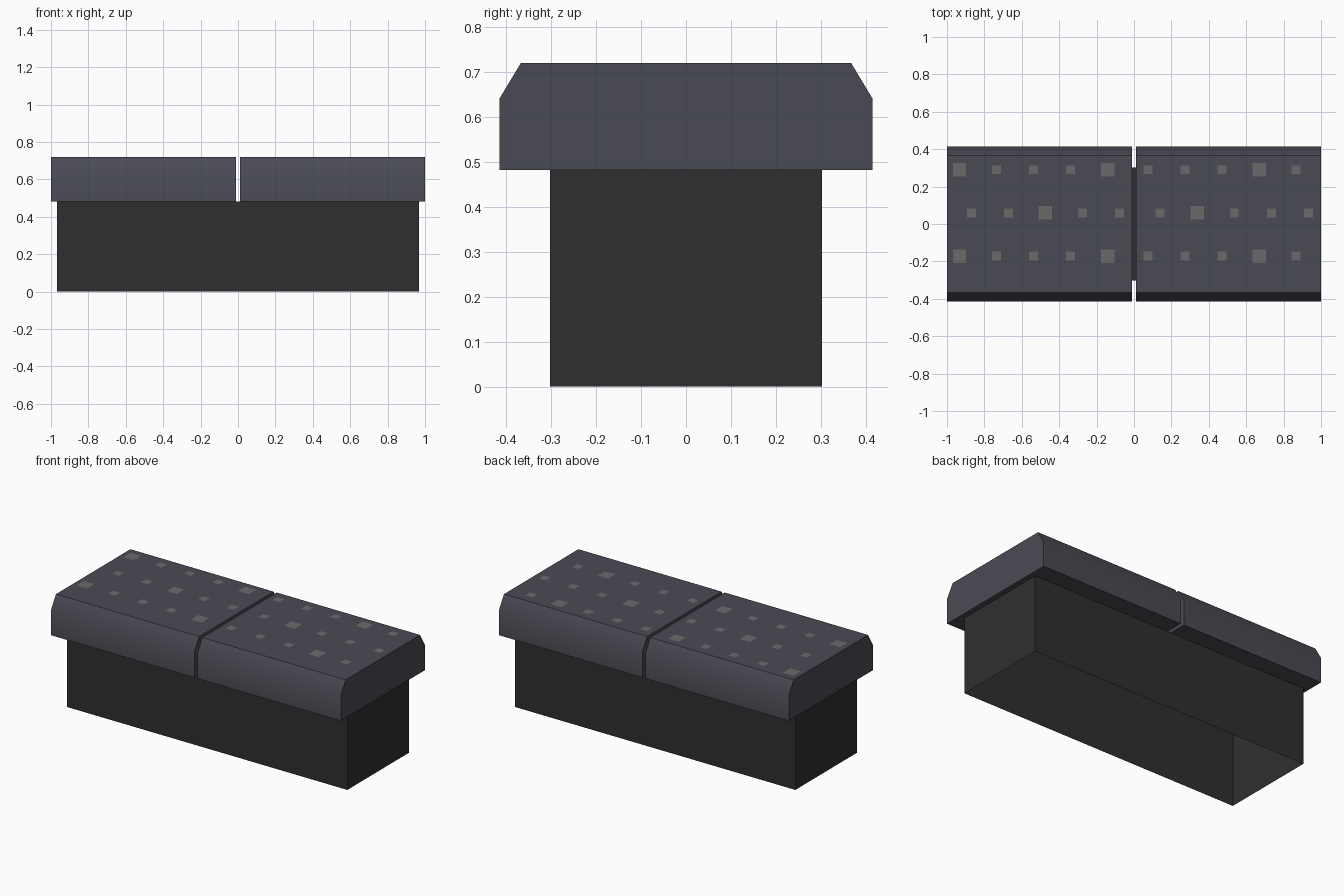
import bpy, bmesh

if "Cube" in bpy.data.objects:
    bpy.data.objects.remove(bpy.data.objects["Cube"])


def material(name, srgb):
    lin = [((c / 255 + 0.055) / 1.055) ** 2.4 for c in srgb]
    m = bpy.data.materials.new(name)
    m.diffuse_color = (*lin, 1)
    m.use_nodes = True
    m.node_tree.nodes["Principled BSDF"].inputs["Base Color"].default_value = m.diffuse_color
    return m


SLATE = material("slate_grey", (74, 74, 84))
CHARCOAL = material("charcoal", (47, 47, 47))
GREY = material("mid_grey", (106, 106, 106))


def make_object(name, bm, mat):
    me = bpy.data.meshes.new(name)
    bm.to_mesh(me)
    bm.free()
    me.materials.append(mat)
    ob = bpy.data.objects.new(name, me)
    bpy.context.collection.objects.link(ob)
    return ob


# Base: box shell, open underneath
bm = bmesh.new()
bmesh.ops.create_cube(bm, size=1)
for v in bm.verts:
    v.co.x *= 1.934
    v.co.y *= 0.606
    v.co.z = (v.co.z + 0.5) * 0.482
bm.normal_update()
bottom = [f for f in bm.faces if f.normal.z < -0.9]
bmesh.ops.delete(bm, geom=bottom, context='FACES_ONLY')
make_object("base", bm, CHARCOAL)

# Two lid slabs: chamfered profile extruded along x
PROFILE = [(-0.415, 0.482), (0.415, 0.482), (0.415, 0.64),
           (0.367, 0.72), (-0.367, 0.72), (-0.415, 0.64)]


def lid(name, x0, x1):
    bm = bmesh.new()
    face = bm.faces.new([bm.verts.new((x0, y, z)) for y, z in PROFILE])
    ext = bmesh.ops.extrude_face_region(bm, geom=[face], use_keep_orig=True)
    for v in ext["geom"]:
        if isinstance(v, bmesh.types.BMVert):
            v.co.x = x1
    bmesh.ops.recalc_face_normals(bm, faces=bm.faces)
    # smooth only the soft bend between side and chamfer
    for f in bm.faces:
        f.smooth = True
    bm.normal_update()
    for e in bm.edges:
        e.smooth = e.calc_face_angle(0) < 0.7
    make_object(name, bm, SLATE)


lid("left_lid", -1.0, -0.011)
lid("right_lid", 0.011, 1.0)


# Square spots painted on the lids: start x, y, and which ones are large
def spots(name, rows):
    bm = bmesh.new()
    for x0, y, large in rows:
        for i in range(5):
            x = x0 + i * 0.198
            h = 0.036 if i in large else 0.024
            bm.faces.new([bm.verts.new((x + sx * h, y + sy * h, 0.722))
                          for sx, sy in ((-1, -1), (1, -1), (1, 1), (-1, 1))])
    make_object(name, bm, GREY)


spots("left_spots", [(-0.933, 0.29, (0, 4)), (-0.87, 0.06, (2,)),
                     (-0.933, -0.172, (0, 4))])
spots("right_spots", [(0.075, 0.29, (3,)), (0.14, 0.06, (1,)),
                      (0.075, -0.172, (3,))])
